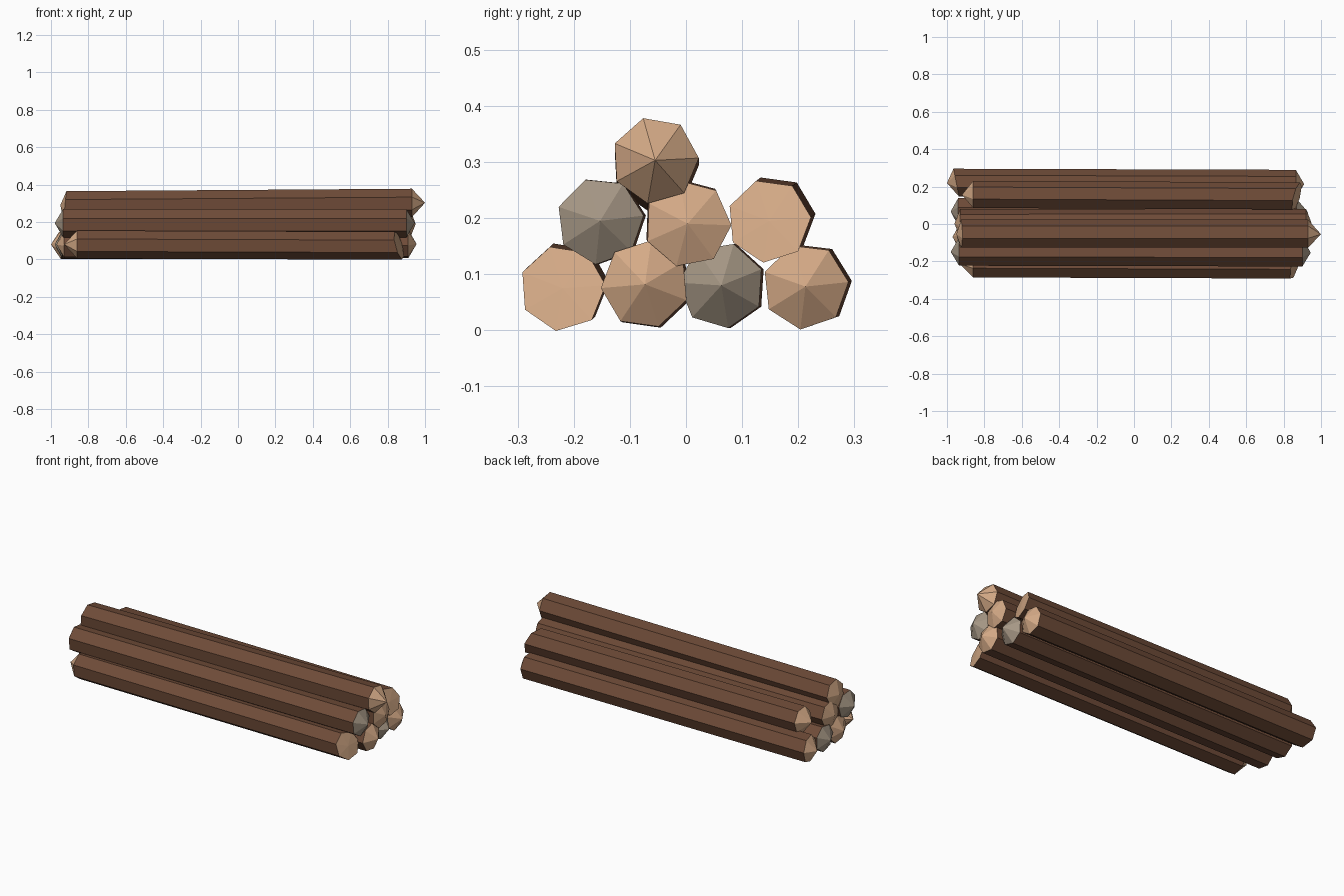
import bpy
import bmesh
from math import cos, sin, radians, tau
from mathutils import Vector

default = bpy.data.objects.get("Cube")
if default:
    bpy.data.objects.remove(default, do_unlink=True)


def make_material(name, colour):
    mat = bpy.data.materials.new(name)
    mat.use_nodes = True
    mat.diffuse_color = (*colour, 1)
    mat.node_tree.nodes["Principled BSDF"].inputs["Base Color"].default_value = (*colour, 1)
    return mat


bark = make_material("brown bark", (0.16, 0.072, 0.04))
pale_wood = make_material("pale cut wood", (0.66, 0.40, 0.24))
grey_wood = make_material("weathered grey wood", (0.38, 0.31, 0.235))
SIDES = 7


def make_log(name, cut, centre, drift, radius, phase, left, right,
             left_slant=(0, 0), right_slant=(0, 0)):
    """Seven-sided trunk along x; each end is (rim x, tip x) with an optional slant."""
    bm = bmesh.new()
    rims = []
    ends = ((left, left_slant, drift), (right, right_slant, (0, 0)))
    for (rim_x, tip_x), slant, shift in ends:
        middle = Vector((0, centre[0] + shift[0], centre[1] + shift[1]))
        rim = []
        for i in range(SIDES):
            a = radians(phase) + tau * i / SIDES
            y, z = radius * cos(a), radius * sin(a)
            x = rim_x + slant[0] * y + slant[1] * z
            rim.append(bm.verts.new(middle + Vector((x, y, z))))
        tip = bm.verts.new(middle + Vector((tip_x, 0, 0)))
        # Fan of cut-wood faces
        for i in range(SIDES):
            face = bm.faces.new((rim[i], rim[(i + 1) % SIDES], tip))
            face.material_index = 1
        rims.append(rim)
    # Bark strips between the two rims
    for i in range(SIDES):
        j = (i + 1) % SIDES
        bm.faces.new((rims[0][i], rims[0][j], rims[1][j], rims[1][i]))
    bmesh.ops.recalc_face_normals(bm, faces=bm.faces)
    mesh = bpy.data.meshes.new(name)
    bm.to_mesh(mesh)
    bm.free()
    mesh.materials.append(bark)
    mesh.materials.append(cut)
    log = bpy.data.objects.new(name, mesh)
    bpy.context.collection.objects.link(log)
    return log


# Bottom row
make_log("bottom_front_log", pale_wood, (-0.22, 0.075), (0.006, 0.006), 0.077, 4,
         (-0.86, -0.93), (0.86, 0.865), right_slant=(0.25, -0.25))
make_log("bottom_inner_front_log", pale_wood, (-0.073, 0.082), (0.004, -0.002), 0.079, 82,
         (-0.93, -0.97), (0.91, 0.955))
make_log("bottom_inner_back_log", grey_wood, (0.063, 0.08), (0.004, 0), 0.077, 22,
         (-0.94, -0.98), (0.87, 0.93))
make_log("bottom_back_log", pale_wood, (0.213, 0.078), (0.006, 0.002), 0.077, 6,
         (-0.95, -1.0), (0.865, 0.91), left_slant=(-0.2, 0))

# Middle row
make_log("middle_front_log", grey_wood, (-0.153, 0.195), (0.004, 0), 0.078, 7,
         (-0.935, -0.98), (0.90, 0.945))
make_log("middle_centre_log", pale_wood, (0.003, 0.19), (-0.002, 0.003), 0.078, -2,
         (-0.93, -0.96), (0.92, 0.95))
make_log("middle_back_log", pale_wood, (0.148, 0.195), (0.008, 0.006), 0.075, 5,
         (-0.86, -0.92), (0.87, 0.875), right_slant=(0.25, -0.25))

# Top of the stack
make_log("top_log", pale_wood, (-0.055, 0.303), (0, -0.013), 0.078, 3,
         (-0.925, -0.95), (0.93, 1.0), left_slant=(0, 0.1))
